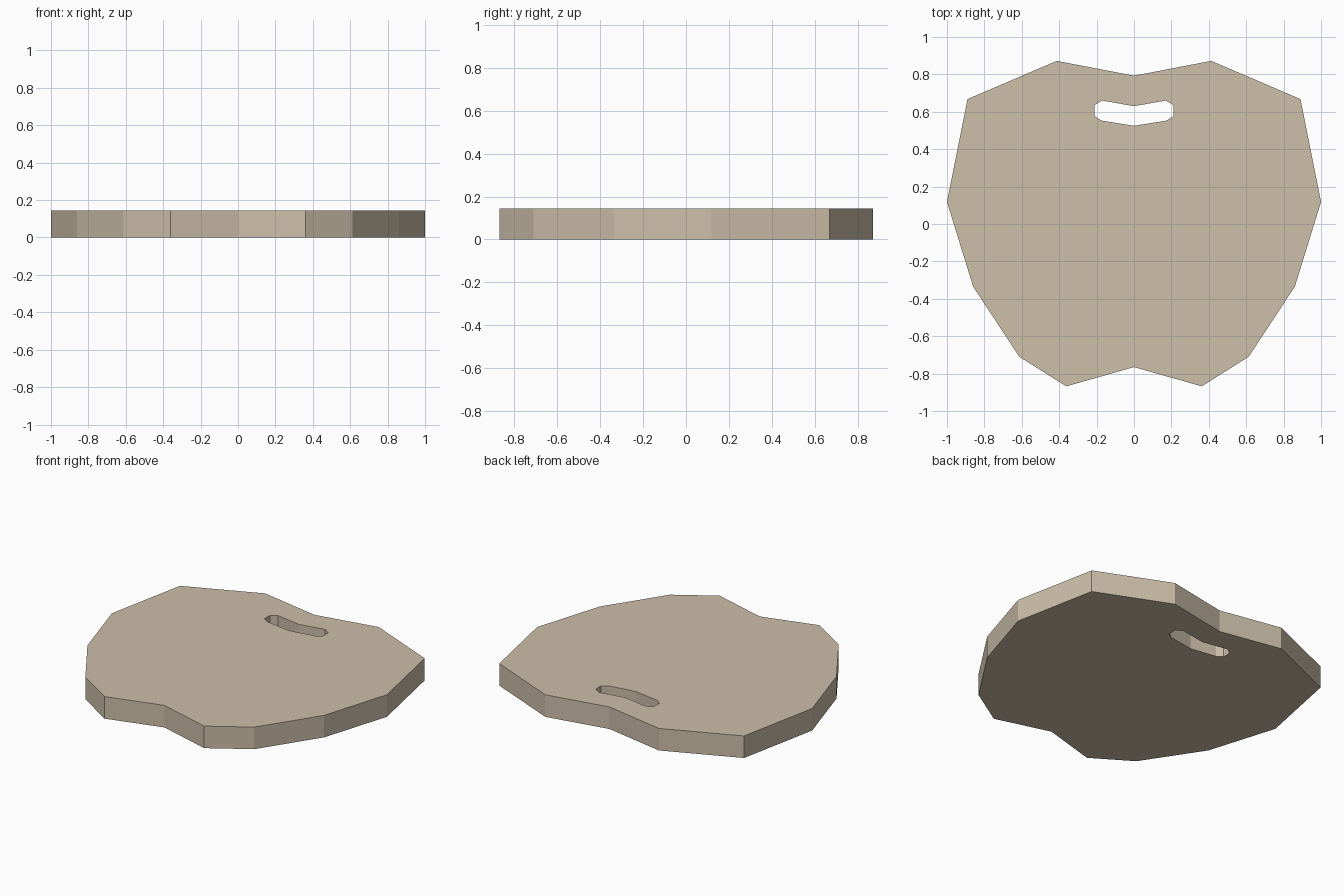
import bpy

if "Cube" in bpy.data.objects:
    bpy.data.objects.remove(bpy.data.objects["Cube"])

THICKNESS = 0.145

# Right halves of the outlines, from the top centre to the bottom centre
OUTLINE = [(0, 0.793), (0.413, 0.872), (0.89, 0.668), (1.0, 0.118),
           (0.86, -0.335), (0.613, -0.71), (0.362, -0.868), (0, -0.765)]
HANDLE_SLOT = [(0, 0.63), (0.17, 0.66), (0.212, 0.635),
               (0.212, 0.578), (0.175, 0.553), (0, 0.525)]


def mirrored(half):
    """Close a half profile by mirroring it across x = 0."""
    return half + [(-x, y) for x, y in reversed(half[1:-1])]


# Board: filled 2D profile with a slot, extruded to a slab
curve = bpy.data.curves.new("board_profile", "CURVE")
curve.dimensions = "2D"
curve.fill_mode = "BOTH"
curve.extrude = THICKNESS / 2
for half in (OUTLINE, HANDLE_SLOT):
    loop = mirrored(half)
    spline = curve.splines.new("POLY")
    spline.points.add(len(loop) - 1)
    for point, (x, y) in zip(spline.points, loop):
        point.co = (x, y, 0, 1)
    spline.use_cyclic_u = True
    spline.use_smooth = False

board = bpy.data.objects.new("board", curve)
bpy.context.collection.objects.link(board)
board.location.z = THICKNESS / 2
bpy.context.view_layer.objects.active = board
board.select_set(True)
bpy.ops.object.convert(target="MESH")
board = bpy.context.object
bpy.ops.object.shade_flat()

# Pale wood colour
wood = bpy.data.materials.new("pale_wood")
wood.diffuse_color = (0.61, 0.52, 0.40, 1)
wood.use_nodes = True
wood.node_tree.nodes["Principled BSDF"].inputs["Base Color"].default_value = wood.diffuse_color
board.data.materials.clear()
board.data.materials.append(wood)
